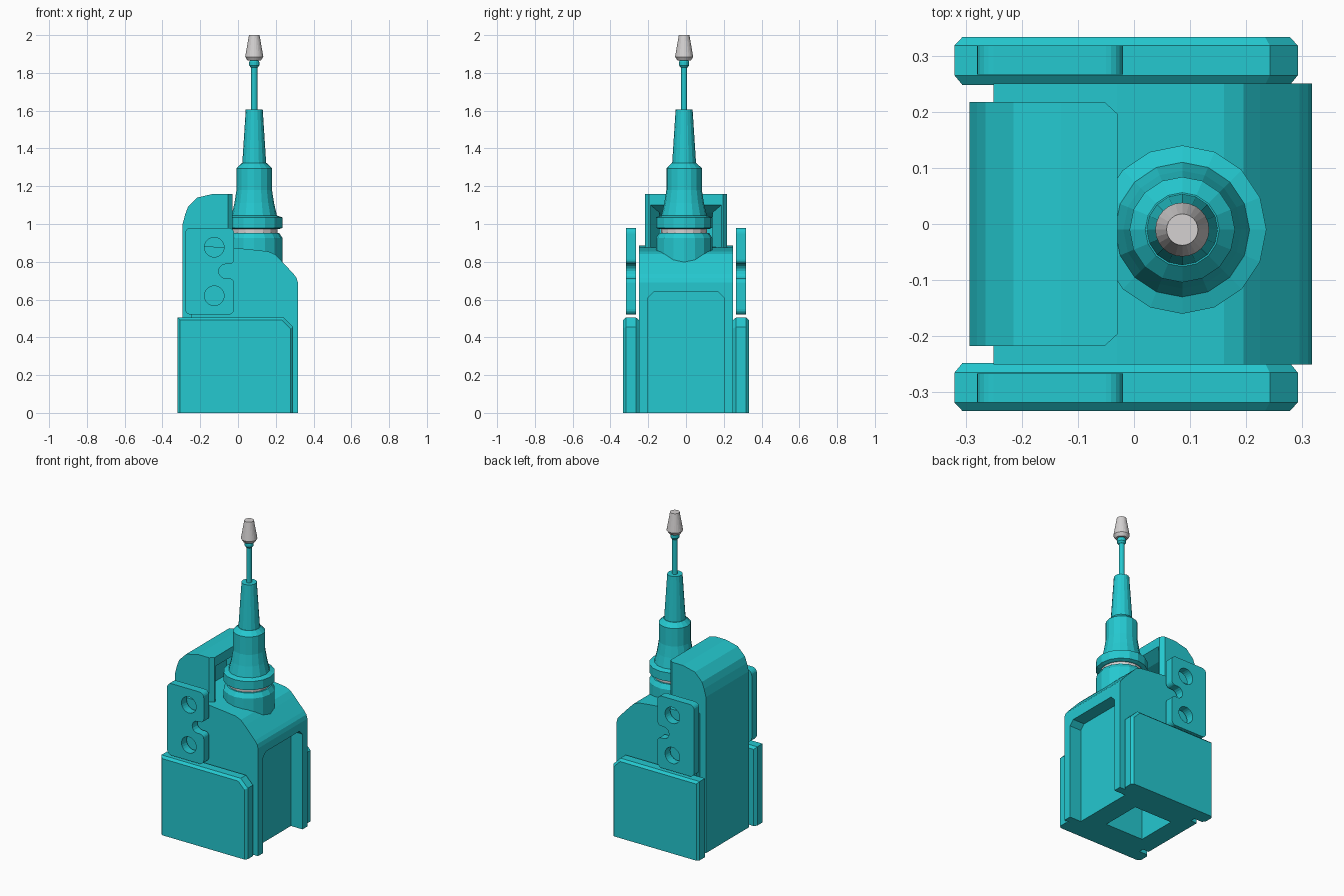
import bpy, bmesh, math
from mathutils import Vector

cube = bpy.data.objects.get("Cube")
if cube:
    bpy.data.objects.remove(cube)


def material(name, rgb):
    m = bpy.data.materials.new(name)
    m.use_nodes = True
    m.diffuse_color = (*rgb, 1)
    m.node_tree.nodes["Principled BSDF"].inputs["Base Color"].default_value = (*rgb, 1)
    return m


teal = material("teal plastic", (0.018, 0.58, 0.63))
grey = material("light grey", (0.66, 0.64, 0.64))


def add_object(name, bm, mat):
    bmesh.ops.recalc_face_normals(bm, faces=bm.faces)
    mesh = bpy.data.meshes.new(name)
    bm.to_mesh(mesh)
    bm.free()
    mesh.materials.append(mat)
    obj = bpy.data.objects.new(name, mesh)
    bpy.context.collection.objects.link(obj)
    return obj


def loft(name, sections, mat=teal):
    """Join matching closed outlines and cap both ends."""
    bm = bmesh.new()
    rings = [[bm.verts.new(p) for p in s] for s in sections]
    for a, b in zip(rings, rings[1:]):
        for i in range(len(a)):
            j = (i + 1) % len(a)
            bm.faces.new((a[i], a[j], b[j], b[i]))
    bm.faces.new(rings[0])
    bm.faces.new(rings[-1])
    return add_object(name, bm, mat)


def extrude_y(name, outline, y0, y1):
    return loft(name, [[(x, y, z) for x, z in outline] for y in (y0, y1)])


def box(name, x0, x1, y0, y1, z0, z1):
    return extrude_y(name, [(x0, z0), (x1, z0), (x1, z1), (x0, z1)], y0, y1)


def lathe(name, profile, mat=teal, sides=16, center=(0.086, -0.01)):
    sections = []
    for r, z in profile:
        sections.append([(center[0] + r * math.cos(math.tau * i / sides),
                          center[1] + r * math.sin(math.tau * i / sides), z)
                         for i in range(sides)])
    return loft(name, sections, mat)


def arc(cx, cz, r, start, end, n=5):
    return [(cx + r * math.cos(math.radians(start + (end - start) * i / n)),
             cz + r * math.sin(math.radians(start + (end - start) * i / n)))
            for i in range(n + 1)]


def cut(target, cutter):
    cutter.hide_render = True
    mod = target.modifiers.new("cut", "BOOLEAN")
    mod.operation = "DIFFERENCE"
    mod.solver = "EXACT"
    mod.object = cutter
    bpy.context.view_layer.objects.active = target
    bpy.ops.object.modifier_apply(modifier=mod.name)
    bpy.data.objects.remove(cutter)


# Main housing with a rounded shoulder
body = extrude_y("housing", [
    (-0.25, 0), (0.317, 0), (0.317, 0.69), (0.31, 0.715), (0.295, 0.735),
    (0.225, 0.81), (0.195, 0.84), (0.16, 0.855), (0.09, 0.863), (-0.03, 0.875),
    (-0.25, 0.885)], -0.25, 0.25)

# Open-bottomed recess on the left face, top corners clipped
recess = [(-0.2, -0.1), (0.2, -0.1), (0.2, 0.61), (0.17, 0.64), (-0.17, 0.64), (-0.2, 0.61)]
cut(body, loft("recess_cutter", [[(x, y, z) for y, z in recess] for x in (0.235, 0.4)]))
cut(body, box("pocket_cutter", -0.17, 0.1, -0.13, 0.13, -0.1, 0.4))

# Tall hood on the right side, hollow towards the cable
hood = extrude_y("hood", [
    (-0.293, 0), (-0.029, 0), (-0.029, 1.16), (-0.13, 1.16), (-0.215, 1.14),
    (-0.265, 1.09), (-0.28, 1.05), (-0.293, 1.0)], -0.217, 0.217)
for s in (-1, 1):
    corner = [(-0.052, s * 0.217), (-0.029, s * 0.196), (-0.02, s * 0.23), (-0.052, s * 0.23)]
    cut(hood, loft("corner_cutter", [[(x, y, z) for x, y in corner] for z in (-0.1, 1.3)]))
cut(hood, loft("hollow_cutter", [
    [(x, -w, 0.87), (x, w, 0.87), (x, w, top), (x, -w, top)]
    for x, w, top in ((-0.02, 0.193, 1.105), (-0.1, 0.14, 1.06), (-0.18, 0.14, 1.04))]))
cut(hood, box("pocket_cutter", -0.17, 0.1, -0.13, 0.13, -0.1, 0.4))


def panel_outline(inset):
    x0, x1, top, c = -0.32 + inset, 0.292 - inset, 0.505 - inset, 0.05 - inset * 0.4
    return [(x0, 0), (x1, 0), (x1, top - c), (x1 - c, top), (x0, top)]


# Rounded tab outline with a round-bottomed notch
tab = (arc(-0.25, 0.55, 0.03, 180, 270) + arc(-0.05, 0.55, 0.03, -90, 0)
       + arc(-0.045, 0.687, 0.025, 0, 90) + arc(-0.064, 0.75, 0.038, 270, 90, 8)
       + arc(-0.045, 0.813, 0.025, -90, 0)
       + arc(-0.05, 0.95, 0.03, 0, 90) + arc(-0.25, 0.95, 0.03, 90, 180))

# Side panels and drilled tabs, front and back
for s, side in ((-1, "front"), (1, "back")):
    loft(side + "_panel", [[(x, s * y, z) for x, z in panel_outline(inset)]
                           for y, inset in ((0.248, 0.014), (0.265, 0), (0.318, 0), (0.333, 0.014))])
    plate = extrude_y(side + "_tab", tab, s * 0.266, s * 0.318)
    for z in (0.62, 0.877):
        cut(plate, extrude_y("hole_cutter", arc(-0.126, z, 0.052, 0, 345, 23), s * 0.2, s * 0.4))

# Cable strain relief, turned in stacked sections
lathe("lower_collar", [(0.15, 0.7), (0.15, 0.925), (0.132, 0.953)])
lathe("seal_ring", [(0.122, 0.945), (0.122, 0.985)], grey)
lathe("upper_collar", [(0.132, 0.973), (0.15, 0.98), (0.15, 1.035), (0.12, 1.045),
                       (0.105, 1.11), (0.094, 1.18), (0.094, 1.295), (0.066, 1.322)])
lathe("cable_sleeve", [(0.064, 1.31), (0.045, 1.605)])
lathe("cable", [(0.016, 1.6), (0.016, 1.84)])
lathe("cable_bead", [(0.018, 1.828), (0.027, 1.84), (0.027, 1.857), (0.02, 1.872)])
lathe("cable_tip", [(0.035, 1.865), (0.048, 1.885), (0.028, 2.0)], grey, 24)
